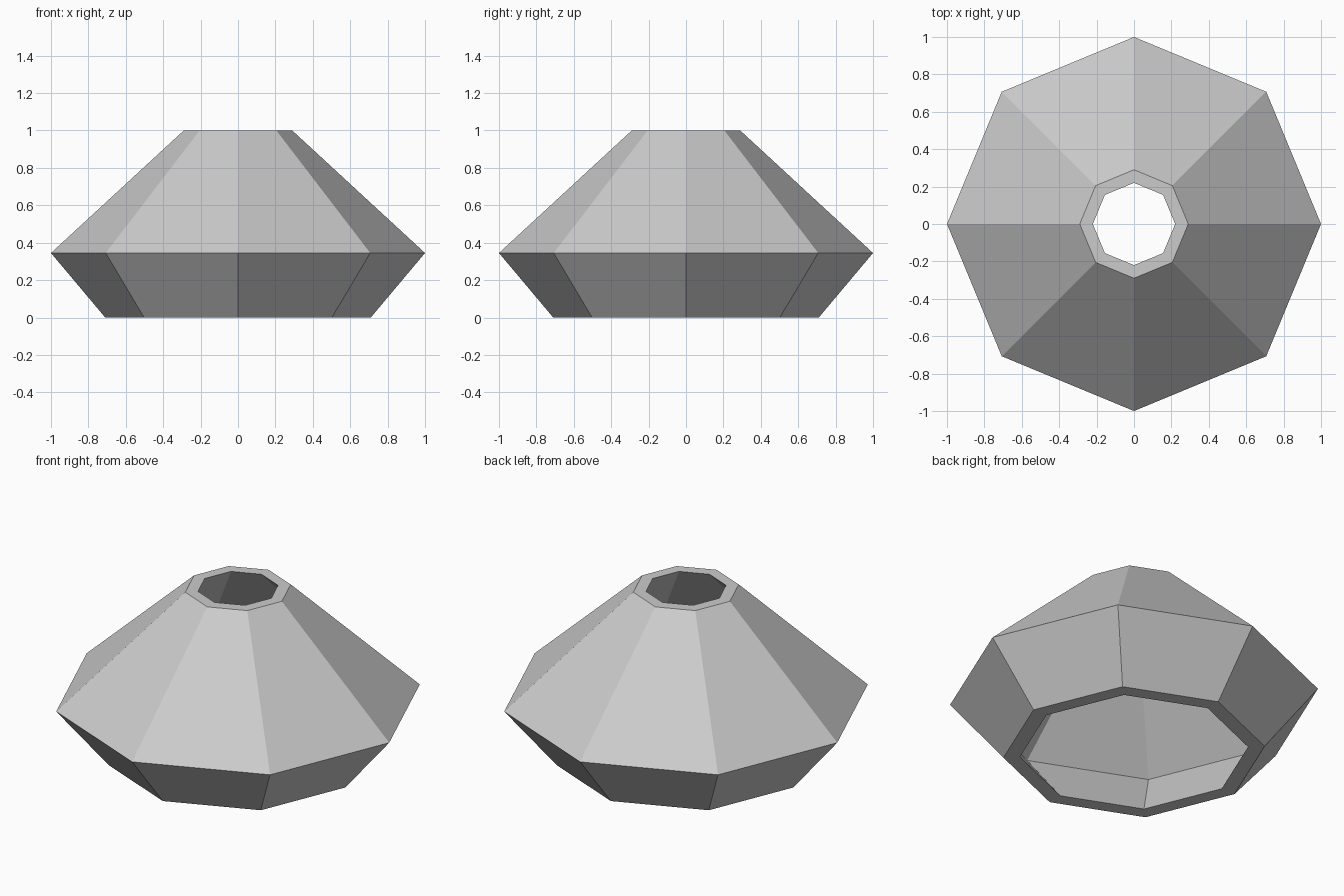
import bpy, bmesh, math

if "Cube" in bpy.data.objects:
    bpy.data.objects.remove(bpy.data.objects["Cube"])

SIDES = 8
# closed wall section (radius, height): outer bottom, girdle, top, then inner top, girdle, bottom
SECTION = [(0.71, 0), (1.0, 0.345), (0.29, 1.0), (0.22, 1.0), (0.90, 0.345), (0.62, 0)]


def lathe(name, section, sides):
    bm = bmesh.new()
    rings = []
    for i in range(sides):
        a = 2 * math.pi * i / sides
        rings.append([bm.verts.new((r * math.cos(a), r * math.sin(a), z)) for r, z in section])
    n = len(section)
    for i in range(sides):
        a, b = rings[i], rings[(i + 1) % sides]
        for j in range(n):
            k = (j + 1) % n
            bm.faces.new((a[j], b[j], b[k], a[k]))
    bmesh.ops.recalc_face_normals(bm, faces=bm.faces)
    mesh = bpy.data.meshes.new(name)
    bm.to_mesh(mesh)
    bm.free()
    obj = bpy.data.objects.new(name, mesh)
    bpy.context.collection.objects.link(obj)
    return obj


# hollow eight-sided shell, open at top and bottom
lathe("faceted_shell", SECTION, SIDES)
